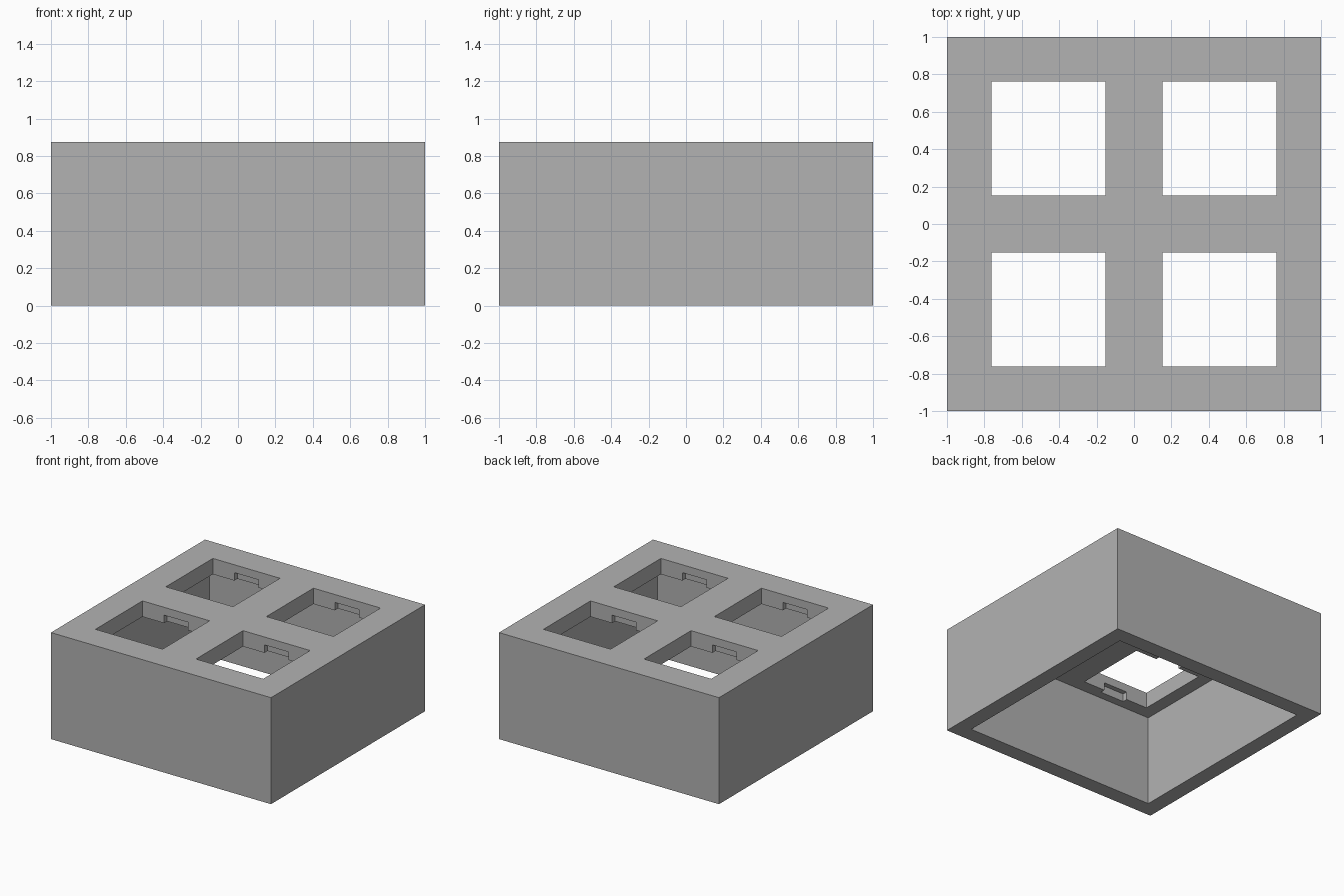
import bpy

default = bpy.data.objects.get("Cube")
if default:
    bpy.data.objects.remove(default, do_unlink=True)

HEIGHT = 0.875
WALL = 0.13             # side walls and top plate
HOLE = 0.61             # square opening
OFFSET = 0.457          # opening centre from the middle
NOTCH_WIDTH, NOTCH_DEPTH = 0.22, 0.04
NOTCH_TOP = HEIGHT - WALL / 2

grey = bpy.data.materials.new("plain grey")
grey.use_nodes = True
color = (0.448, 0.448, 0.448, 1)
grey.diffuse_color = color
grey.node_tree.nodes["Principled BSDF"].inputs["Base Color"].default_value = color


def box(name, x, y, z_low, z_high, width, depth):
    """Axis-aligned box between two heights."""
    bpy.ops.mesh.primitive_cube_add(size=1, location=(x, y, (z_low + z_high) / 2))
    obj = bpy.context.object
    obj.name = name
    obj.scale = (width, depth, z_high - z_low)
    bpy.ops.object.transform_apply(location=True, rotation=False, scale=True)
    obj.data.materials.append(grey)
    return obj


def cut(target, cutter):
    """Subtract the cutter, then discard it."""
    mod = target.modifiers.new("cut", 'BOOLEAN')
    mod.operation = 'DIFFERENCE'
    mod.solver = 'EXACT'
    mod.object = cutter
    cutter.hide_render = True
    bpy.context.view_layer.objects.active = target
    bpy.ops.object.modifier_apply(modifier=mod.name)
    bpy.data.objects.remove(cutter, do_unlink=True)


# Outer case, hollow and open underneath
case = box("switch_case", 0, 0, 0, HEIGHT, 2, 2)
inner = 2 - 2 * WALL
cut(case, box("cavity_cutter", 0, 0, -0.2, HEIGHT - WALL, inner, inner))

# Four square openings, each with clip notches under the front and back rims
for sx in (-1, 1):
    for sy in (-1, 1):
        x, y = sx * OFFSET, sy * OFFSET
        cut(case, box("opening_cutter", x, y, HEIGHT / 2, HEIGHT + 0.2, HOLE, HOLE))
        cut(case, box("notch_cutter", x, y, HEIGHT / 2, NOTCH_TOP,
                      NOTCH_WIDTH, HOLE + 2 * NOTCH_DEPTH))
